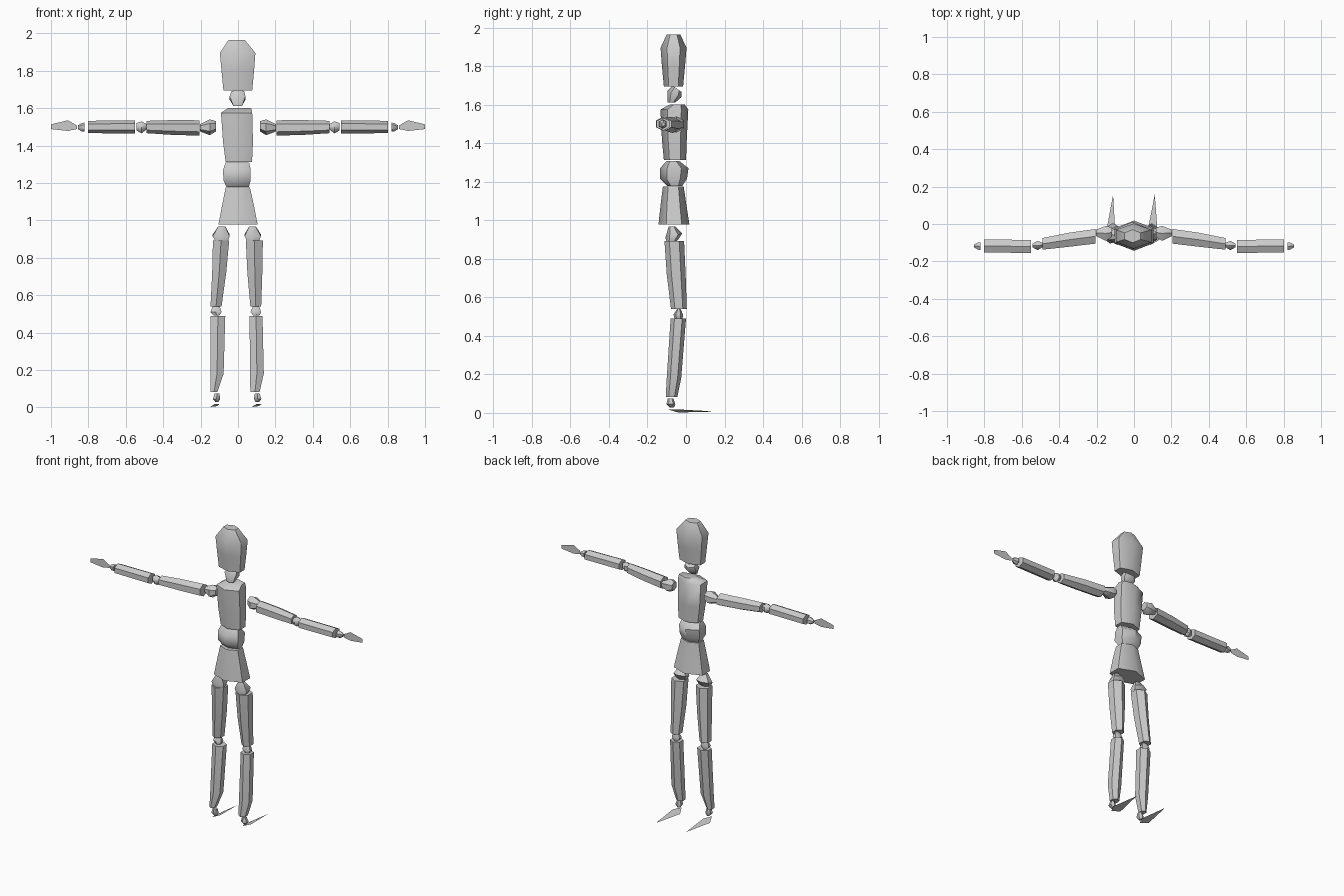
import bpy, math


def make(name, verts, faces, smooth=True):
    me = bpy.data.meshes.new(name)
    me.from_pydata(verts, [], faces)
    me.update()
    ob = bpy.data.objects.new(name, me)
    bpy.context.collection.objects.link(ob)
    if smooth:
        bpy.ops.object.select_all(action='DESELECT')
        ob.select_set(True)
        bpy.context.view_layer.objects.active = ob
        bpy.ops.object.shade_smooth_by_angle(angle=math.radians(50))
    return ob


def loft(name, rings, axis='Z', n=6, phase=30):
    """Rings are (position, a0, a1, b0, b1[, tilt]): extents on the two cross axes."""
    angs = [math.radians(phase + 360 * i / n) for i in range(n)]
    ca = max(abs(math.cos(t)) for t in angs)
    sb = max(abs(math.sin(t)) for t in angs)
    verts = []
    for r in rings:
        p, a0, a1, b0, b1 = r[:5]
        tilt = r[5] if len(r) > 5 else 0
        for t in angs:
            a = (a0 + a1) / 2 + (a1 - a0) / 2 * math.cos(t) / ca
            db = (b1 - b0) / 2 * math.sin(t) / sb
            b = (b0 + b1) / 2 + db
            q = p + tilt * db
            verts.append((a, b, q) if axis == 'Z' else (q, a, b))
    faces = [(k * n + i, k * n + (i + 1) % n, (k + 1) * n + (i + 1) % n, (k + 1) * n + i)
             for k in range(len(rings) - 1) for i in range(n)]
    faces += [tuple(reversed(range(n))), tuple(range((len(rings) - 1) * n, len(rings) * n))]
    return make(name, verts, faces)


# head, neck and trunk
loft("head", [(1.695, -.078, .076, -.115, -.015), (1.80, -.088, .086, -.125, -.005),
              (1.895, -.097, .093, -.132, .003), (1.965, -.05, .036, -.10, -.03)])
loft("neck", [(1.612, -.025, .022, -.095, -.055), (1.655, -.045, .04, -.095, -.025, -.5),
              (1.682, -.035, .033, -.07, -.022, -.7)])
loft("chest", [(1.312, -.066, .075, -.115, .0), (1.42, -.08, .08, -.125, .004),
               (1.575, -.091, .076, -.133, .012), (1.602, -.05, .07, -.08, -.008)])
loft("abdomen", [(1.178, -.062, .058, -.098, -.02), (1.215, -.078, .068, -.135, .005),
                 (1.27, -.08, .068, -.135, .013), (1.308, -.066, .06, -.10, -.035)])
loft("pelvis", [(.977, -.105, .105, -.143, .018), (1.08, -.085, .085, -.132, .002),
                (1.175, -.066, .064, -.12, -.012)])

# legs: lo/hi x ranges are read per side, as the two differ slightly
legs = {
    "left": dict(hip=[(-.12, -.055), (-.135, -.045), (-.105, -.068)],
                 thigh=[(-.147, -.088), (-.138, -.063), (-.134, -.047)],
                 knee=[(-.13, -.10), (-.147, -.088), (-.135, -.098)],
                 shin=[(-.147, -.11), (-.147, -.077), (-.147, -.068)],
                 ankle=[(-.12, -.105), (-.134, -.095), (-.125, -.10)],
                 foot=(-.148, -.10, -.112)),
    "right": dict(hip=[(.05, .112), (.035, .122), (.06, .095)],
                  thigh=[(.066, .124), (.05, .13), (.042, .133)],
                  knee=[(.082, .115), (.067, .124), (.08, .112)],
                  shin=[(.066, .115), (.064, .138), (.062, .131)],
                  ankle=[(.095, .112), (.085, .125), (.09, .115)],
                  foot=(.072, .126, .111)),
}
levels = {
    "hip": [(.887, -.10, -.05), (.92, -.107, -.02, .25), (.968, -.09, -.055)],
    "thigh": [(.54, -.078, .004), (.72, -.10, -.002), (.893, -.112, -.01)],
    "knee": [(.49, -.06, -.018), (.51, -.065, -.015), (.542, -.045, -.03)],
    "shin": [(.082, -.105, -.045), (.18, -.10, -.025), (.489, -.08, .0)],
    "ankle": [(.028, -.085, -.062), (.045, -.102, -.055), (.075, -.095, -.065)],
}
for side, leg in legs.items():
    for part, lv in levels.items():
        loft(f"{side}_{part}", [(l[0], *xr, *l[1:]) for l, xr in zip(lv, leg[part])])
    # thin pointed foot
    x0, x1, xt = leg["foot"]
    make(f"{side}_foot", [((x0 + x1) / 2, -.095, .018), (x1, -.04, .018),
                          (xt, .157, .007), (x0, -.04, .002)], [(0, 1, 2, 3)], False)

# arms: (x, y range, z range), mirrored
arm = {
    "shoulder": [(.118, -.07, -.02, 1.475, 1.53), (.15, -.09, -.01, 1.455, 1.54),
                 (.202, -.065, -.03, 1.475, 1.515)],
    "upper_arm": [(.207, -.105, -.027, 1.453, 1.535), (.35, -.122, -.047, 1.457, 1.536),
                  (.488, -.137, -.075, 1.466, 1.532)],
    "elbow": [(.49, -.125, -.10, 1.485, 1.515), (.515, -.14, -.09, 1.465, 1.53),
              (.542, -.125, -.105, 1.48, 1.52)],
    "forearm": [(.552, -.155, -.085, 1.465, 1.535), (.803, -.152, -.083, 1.466, 1.532)],
    "wrist": [(.82, -.14, -.10, 1.475, 1.523), (.835, -.137, -.10, 1.475, 1.52),
              (.856, -.125, -.11, 1.488, 1.508)],
}
hand = [(.862, 1.488), (.862, 1.508), (.91, 1.535), (1, 1.513), (1, 1.488), (.91, 1.478)]
for side, s in (("left", -1), ("right", 1)):
    for part, rings in arm.items():
        rs = [(s * r[0], *r[1:]) for r in rings]
        loft(f"{side}_{part}", rs if s > 0 else rs[::-1], 'X')
    # thin flat hand
    make(f"{side}_hand", [(s * x, -.12, z) for x, z in hand], [tuple(range(6))], False)
